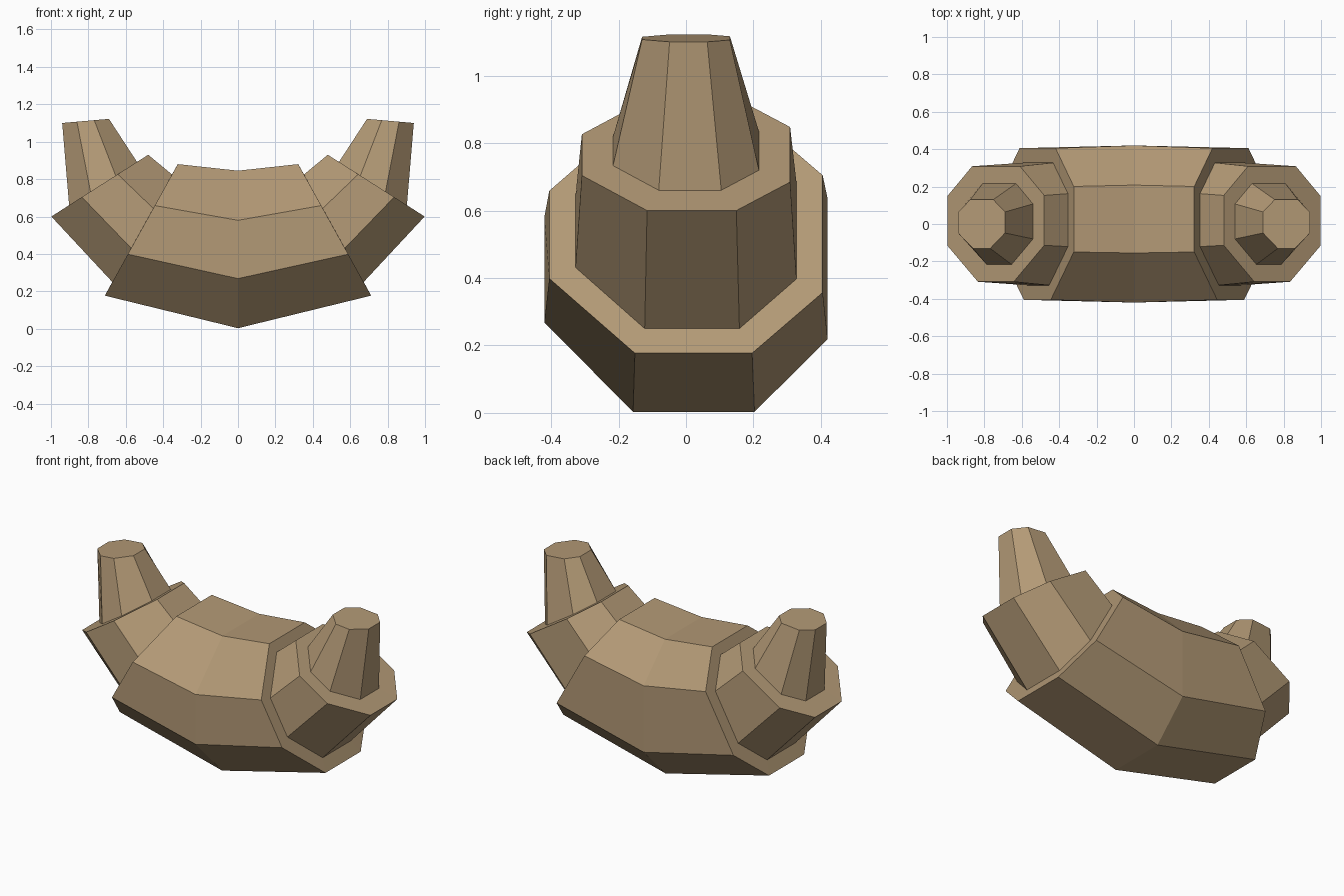
import bpy, bmesh

if "Cube" in bpy.data.objects:
    bpy.data.objects.remove(bpy.data.objects["Cube"])

# Slightly uneven octagon section: (y, height fraction from underside to top)
SECTION = [(-.157, 0), (.203, 0), (.42, .256), (.42, .75),
           (.208, 1), (-.155, 1), (-.42, .685), (-.42, .315)]

mat = bpy.data.materials.new("tan")
mat.diffuse_color = (.45, .32, .18, 1)
mat.use_nodes = True
mat.node_tree.nodes["Principled BSDF"].inputs["Base Color"].default_value = mat.diffuse_color


def ring(low, high, width):
    """Section laid between an underside and a top point given as (x, z)."""
    return [(low[0] + (high[0] - low[0]) * t, y * width,
             low[1] + (high[1] - low[1]) * t) for y, t in SECTION]


def loft(name, rings, cap=False):
    """Skin between rings, mirrored to the other side of x = 0."""
    bm = bmesh.new()
    rows = [[bm.verts.new(p) for p in r] for r in rings]
    for a, b in zip(rows, rows[1:]):
        for i in range(8):
            j = (i + 1) % 8
            bm.faces.new((a[i], a[j], b[j], b[i]))
    if cap:
        bm.faces.new(rows[-1])
    mesh = bpy.data.meshes.new(name)
    bm.to_mesh(mesh)
    bm.free()
    mesh.materials.append(mat)
    obj = bpy.data.objects.new(name, mesh)
    bpy.context.collection.objects.link(obj)
    mod = obj.modifiers.new("mirror", 'MIRROR')
    mod.use_axis[0] = True
    return obj


middle = ring((0, .003), (0, .845), 1)
body_end = ring((.712, .177), (.322, .88), .965)
cuff_root = ring((.672, .25), (.353, .825), .78)
cuff_end = ring((.998, .60), (.48, .93), .735)
horn_root = ring((.903, .66), (.54, .892), .515)
horn_tip = ring((.94, 1.10), (.69, 1.122), .31)

# Bent body with its end rims, stepped cuffs, tapered horns
loft("curved_body", [middle, body_end, cuff_root])
loft("end_cuffs", [cuff_root, cuff_end, horn_root])
loft("horn_tips", [horn_root, horn_tip], cap=True)
